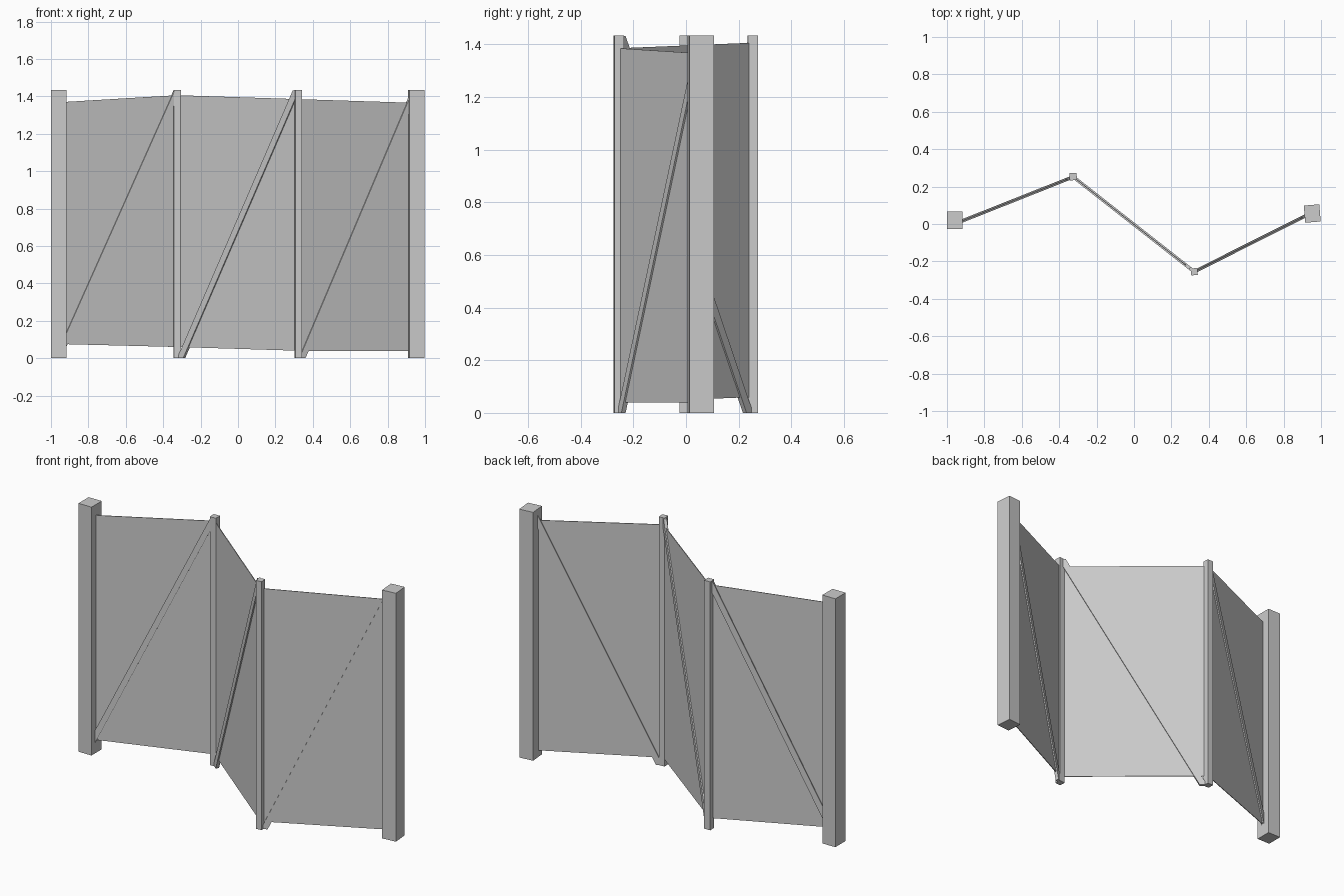
import bpy
import math
from mathutils import Vector

cube = bpy.data.objects.get("Cube")
if cube:
    bpy.data.objects.remove(cube, do_unlink=True)

grey = bpy.data.materials.new("plain_grey")
grey.use_nodes = True
colour = (0.6, 0.6, 0.6, 1)
grey.diffuse_color = colour
grey.node_tree.nodes["Principled BSDF"].inputs["Base Color"].default_value = colour

HEIGHT = 1.433


def add_mesh(name, verts, faces):
    mesh = bpy.data.meshes.new(name)
    mesh.from_pydata(verts, [], faces)
    mesh.materials.append(grey)
    obj = bpy.data.objects.new(name, mesh)
    bpy.context.collection.objects.link(obj)
    return obj


def post(name, centre, width, depth, turn):
    bpy.ops.mesh.primitive_cube_add(size=1, location=(*centre, HEIGHT / 2),
                                    rotation=(0, 0, math.radians(turn)))
    obj = bpy.context.object
    obj.name = name
    obj.scale = (width, depth, HEIGHT)
    obj.data.materials.append(grey)


def slab(name, start, end, outline, thickness):
    """Upright outline of (x, z) points on the line start-end, given a thickness."""
    a, b = Vector(start), Vector(end)
    run = (b - a).normalized()
    normal = Vector((run.y, -run.x, 0)) * thickness / 2
    verts = []
    for side in (1, -1):
        for x, z in outline:
            y = a.y + (b.y - a.y) * (x - a.x) / (b.x - a.x)
            verts.append(Vector((x, y, z)) + normal * side)
    n = len(outline)
    faces = [tuple(range(n)), tuple(reversed(range(n, 2 * n)))]
    faces += [(i, i + n, (i + 1) % n + n, (i + 1) % n) for i in range(n)]
    add_mesh(name, verts, faces)


# Two heavy end posts and two slim middle posts
post("right_end_post", (-0.959, 0.021), 0.083, 0.093, 0)
post("right_middle_post", (-0.325, 0.253), 0.038, 0.038, 2)
post("left_middle_post", (0.322, -0.255), 0.035, 0.037, 5)
post("left_end_post", (0.953, 0.056), 0.083, 0.092, 5)

# Line of the fence, with the lower and upper edge of the panels at each post
corners = [(-0.96, 0.0), (-0.325, 0.252), (0.322, -0.255), (0.95, 0.06)]
low = [0.076, 0.06, 0.04, 0.038]
high = [1.368, 1.406, 1.385, 1.365]
# Brace left edge at the bottom and at the top
brace_edges = [(-0.98, -0.342), (-0.32, 0.298), (0.325, 0.93)]
brace_width = 0.032

# Thin panels, each with a diagonal brace showing on both sides
for i, side in enumerate(("right", "middle", "left")):
    p, q = corners[i], corners[i + 1]
    start, end = (*p, 0), (*q, 0)
    slab(side + "_panel", start, end,
         [(p[0], low[i]), (q[0], low[i + 1]), (q[0], high[i + 1]), (p[0], high[i])], 0.004)
    foot, head = brace_edges[i]
    slab(side + "_brace", start, end,
         [(foot, 0), (foot + brace_width, 0),
          (head + brace_width, HEIGHT - 0.002), (head, HEIGHT - 0.002)], 0.018)
